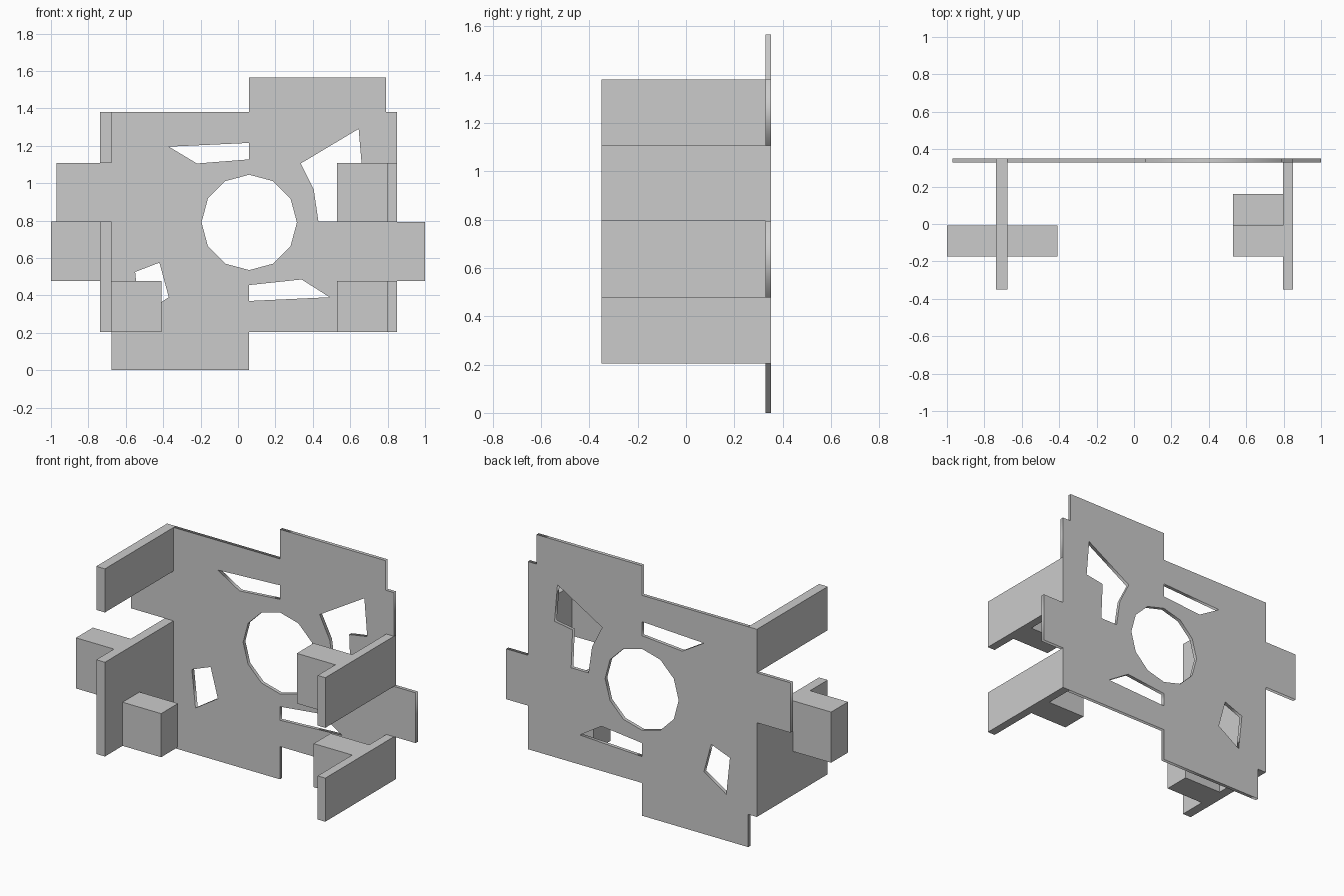
import bpy
import math

if "Cube" in bpy.data.objects:
    bpy.data.objects.remove(bpy.data.objects["Cube"])

CX, CZ = 0.06, 0.79            # centre of the round opening


def box(name, x, y, z):
    """Box from (min, max) ranges."""
    bpy.ops.mesh.primitive_cube_add(
        size=1, location=[(a + b) / 2 for a, b in (x, y, z)])
    ob = bpy.context.object
    ob.name = name
    ob.scale = [b - a for a, b in (x, y, z)]
    bpy.ops.object.transform_apply(location=False, rotation=False, scale=True)
    return ob


def panel(name, loops, y, thickness):
    """Flat upright panel: first loop is the outline, the rest are holes."""
    cu = bpy.data.curves.new(name, 'CURVE')
    cu.dimensions = '2D'
    cu.fill_mode = 'BOTH'
    cu.extrude = thickness / 2
    for pts in loops:
        sp = cu.splines.new('POLY')
        sp.points.add(len(pts) - 1)
        for p, (px, pz) in zip(sp.points, pts):
            p.co = (px, pz, 0, 1)
        sp.use_cyclic_u = True
    ob = bpy.data.objects.new(name, cu)
    bpy.context.collection.objects.link(ob)
    ob.location.y = y
    ob.rotation_euler.x = math.pi / 2
    bpy.ops.object.select_all(action='DESELECT')
    ob.select_set(True)
    bpy.context.view_layer.objects.active = ob
    bpy.ops.object.convert(target='MESH')
    return bpy.context.object


# Back panel: stepped outline, twelve-sided opening and four irregular holes
outline = [(0.06, 1.565), (0.79, 1.565), (0.79, 1.38), (0.85, 1.38),
           (0.85, 1.107), (0.797, 1.107), (0.797, 0.793), (1.0, 0.793),
           (1.0, 0.478), (0.797, 0.478), (0.797, 0.205), (0.06, 0.205),
           (0.06, 0.0), (-0.677, 0.0), (-0.677, 0.795), (-0.97, 0.795),
           (-0.97, 1.107), (-0.677, 1.107), (-0.677, 1.38), (0.06, 1.38)]
opening = [(CX + 0.255 * math.cos(i * math.pi / 6),
            CZ + 0.255 * math.sin(i * math.pi / 6)) for i in range(12)]
top_slot = [(-0.37, 1.195), (0.06, 1.215), (0.06, 1.127), (-0.22, 1.105)]
bottom_slot = [(0.06, 0.455), (0.34, 0.485), (0.49, 0.39), (0.06, 0.37)]
left_hole = [(-0.55, 0.525), (-0.42, 0.575), (-0.37, 0.39), (-0.525, 0.29)]
right_hole = [(0.645, 1.29), (0.665, 1.055), (0.54, 1.035), (0.55, 0.795),
              (0.43, 0.795), (0.405, 0.965), (0.335, 1.105)]
panel("back_panel", [outline, opening, top_slot, bottom_slot,
                     left_hole, right_hole], 0.34, 0.022)

# Side walls running forward from the panel
LEFT, RIGHT, DEPTH = (-0.737, -0.677), (0.797, 0.85), (-0.35, 0.351)
box("left_upper_wall", LEFT, DEPTH, (1.107, 1.38))
box("left_lower_wall", LEFT, DEPTH, (0.205, 0.795))
box("right_upper_wall", RIGHT, DEPTH, (0.793, 1.107))
box("right_lower_wall", RIGHT, DEPTH, (0.205, 0.478))

# Blocks fixed to the walls
FRONT, REAR = (-0.175, -0.008), (-0.008, 0.16)
box("left_outer_block", (-1.0, LEFT[0]), FRONT, (0.478, 0.795))
box("left_inner_block", (LEFT[1], -0.41), FRONT, (0.205, 0.478))
box("right_upper_block", (0.53, RIGHT[0]), FRONT, (0.793, 1.107))
box("right_lower_block", (0.53, RIGHT[0]), REAR, (0.205, 0.478))
